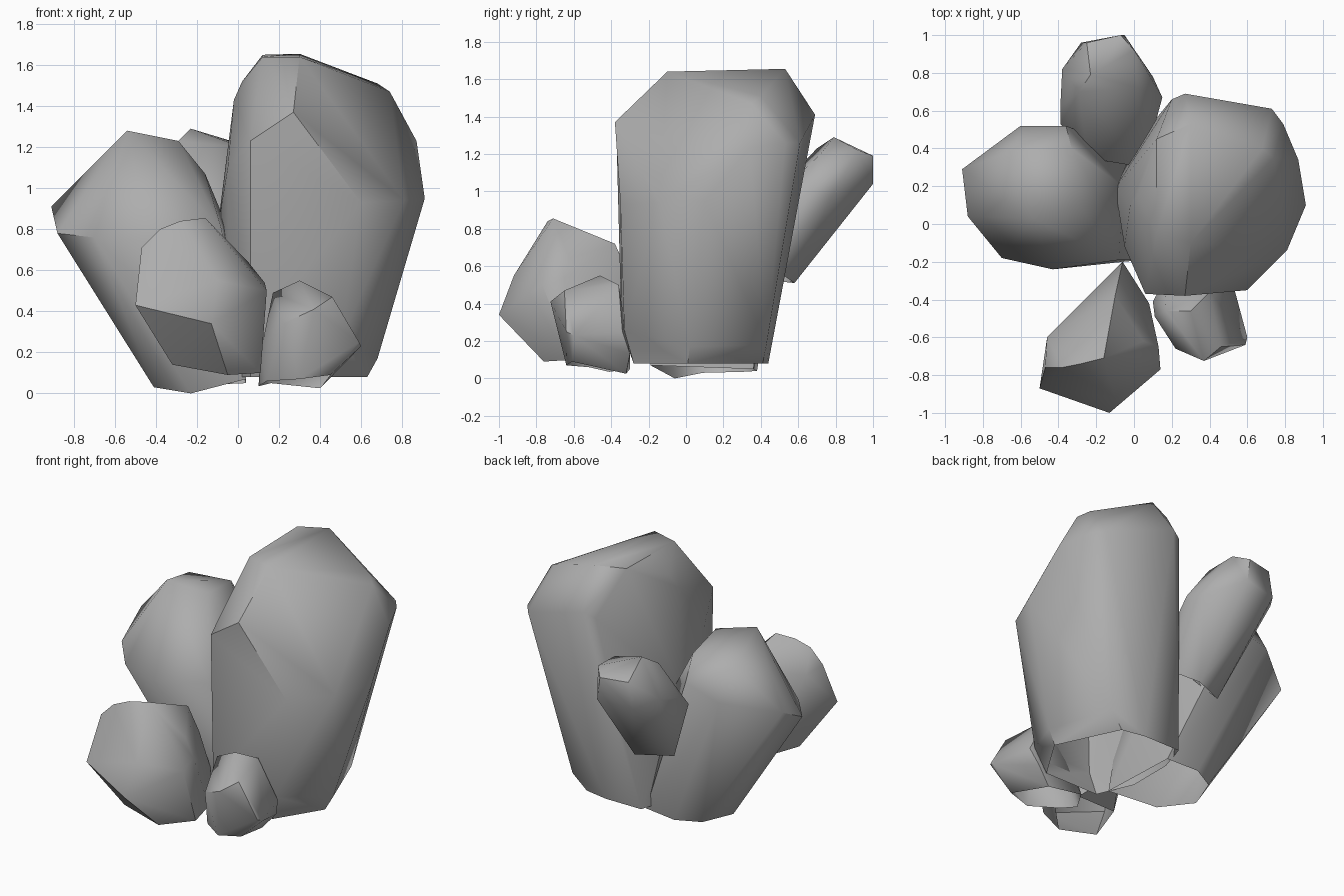
import bpy, bmesh, math

stone = bpy.data.materials.new("grey_stone")
stone.diffuse_color = (0.42, 0.42, 0.42, 1)


def crystal(name, foot, shoulder, crown):
    """Faceted crystal wrapped around three rings of corners, open at the foot."""
    bm = bmesh.new()
    base = {bm.verts.new(p) for p in foot}
    for p in shoulder + crown:
        bm.verts.new(p)
    bmesh.ops.convex_hull(bm, input=list(bm.verts))
    loose = [v for v in bm.verts if not v.link_faces]
    bmesh.ops.delete(bm, geom=loose, context='VERTS')
    base = {v for v in base if v.is_valid}
    under = [f for f in bm.faces if all(v in base for v in f.verts) and f.normal.z < -0.5]
    bmesh.ops.delete(bm, geom=under, context='FACES')
    bmesh.ops.dissolve_limit(bm, angle_limit=math.radians(4),
                             verts=list(bm.verts), edges=list(bm.edges))
    me = bpy.data.meshes.new(name)
    bm.to_mesh(me)
    bm.free()
    me.materials.append(stone)
    ob = bpy.data.objects.new(name, me)
    bpy.context.collection.objects.link(ob)
    bpy.ops.object.select_all(action='DESELECT')
    ob.select_set(True)
    bpy.context.view_layer.objects.active = ob
    bpy.ops.object.shade_smooth_by_angle(angle=math.radians(48))


# tall main crystal
crystal("main_crystal",
        [(.06, -.28, .08), (.45, -.28, .08), (.63, .01, .08), (.44, .41, .08),
         (.28, .44, .08), (.02, .44, .08), (-.04, .25, .08), (-.04, -.05, .08)],
        [(.06, -.345, .26), (.5, -.33, .26), (.68, .02, .17), (.53, .43, .18),
         (.05, -.36, .95), (.6, -.35, .93),
         (.81, -.14, .94), (.91, .1, .95), (.87, .34, 1.23), (-.1, .19, .8),
         (-.05, -.12, 1.1), (.06, -.37, 1.23), (.27, -.38, 1.37), (.27, .69, 1.41),
         (.2, .66, 1.38), (.73, .61, 1.26), (.79, .53, 1.26)],
        [(-.02, .1, 1.43), (.02, .15, 1.52), (.12, -.05, 1.64), (.12, .45, 1.65),
         (.3, .53, 1.655), (.3, -.1, 1.64), (.68, .4, 1.51), (.74, .35, 1.47)])

# left crystal, leaning outwards
crystal("left_crystal",
        [(-.41, .09, .03), (-.23, -.06, 0), (.04, -.19, .07),
         (.04, .36, .05), (-.18, .38, .04), (-.33, .3, .035)],
        [(-.43, -.24, .74), (-.08, -.19, .8), (-.7, -.18, .76), (-.88, .04, .78),
         (-.91, .29, .91), (-.6, .52, .98), (-.36, .52, 1.05), (-.06, .2, .83)],
        [(-.54, .03, 1.28), (-.63, .39, 1.17), (-.33, .4, 1.19), (-.29, .1, 1.23),
         (-.16, .1, 1.07)])

# rear crystal, leaning backwards
crystal("rear_crystal",
        [(-.25, .48, .52), (-.03, .58, .51), (.08, .45, .6), (.05, .3, .8),
         (-.25, .35, .8)],
        [(-.39, .53, .92), (-.39, .62, 1.0), (-.38, .82, 1.06), (-.28, .96, 1.02),
         (-.05, 1.0, 1.04), (.15, .67, 1.0), (.1, .78, .98)],
        [(-.23, .79, 1.29), (-.25, .96, 1.19), (-.07, 1.0, 1.19), (0, .92, 1.22),
         (.02, .72, 1.2), (-.29, .7, 1.23)])

# front left crystal
crystal("front_left_crystal",
        [(-.32, -.73, .14), (-.05, -.76, .09), (.11, -.6, .1), (.08, -.42, .12),
         (-.22, -.45, .14)],
        [(-.5, -.87, .43), (-.13, -1.0, .34), (.14, -.77, .5), (.13, -.65, .54),
         (-.46, -.6, .7), (-.1, -.38, .72), (-.08, -.29, .52), (-.06, -.2, .25),
         (-.1, -.92, .55)],
        [(-.47, -.76, .71), (-.38, -.76, .8), (-.28, -.74, .84), (-.16, -.71, .855),
         (.05, -.62, .64)])

# small front right crystal
crystal("front_right_crystal",
        [(.1, -.41, .035), (.14, -.52, .06), (.3, -.64, .07), (.4, -.32, .025),
         (.45, -.61, .09), (.49, -.3, .13), (.16, -.3, .05)],
        [(.11, -.49, .2), (.22, -.66, .34), (.37, -.725, .41), (.59, -.64, .25),
         (.6, -.6, .23), (.53, -.34, .25)],
        [(.17, -.46, .49), (.3, -.46, .55), (.46, -.65, .47), (.4, -.36, .5)])
